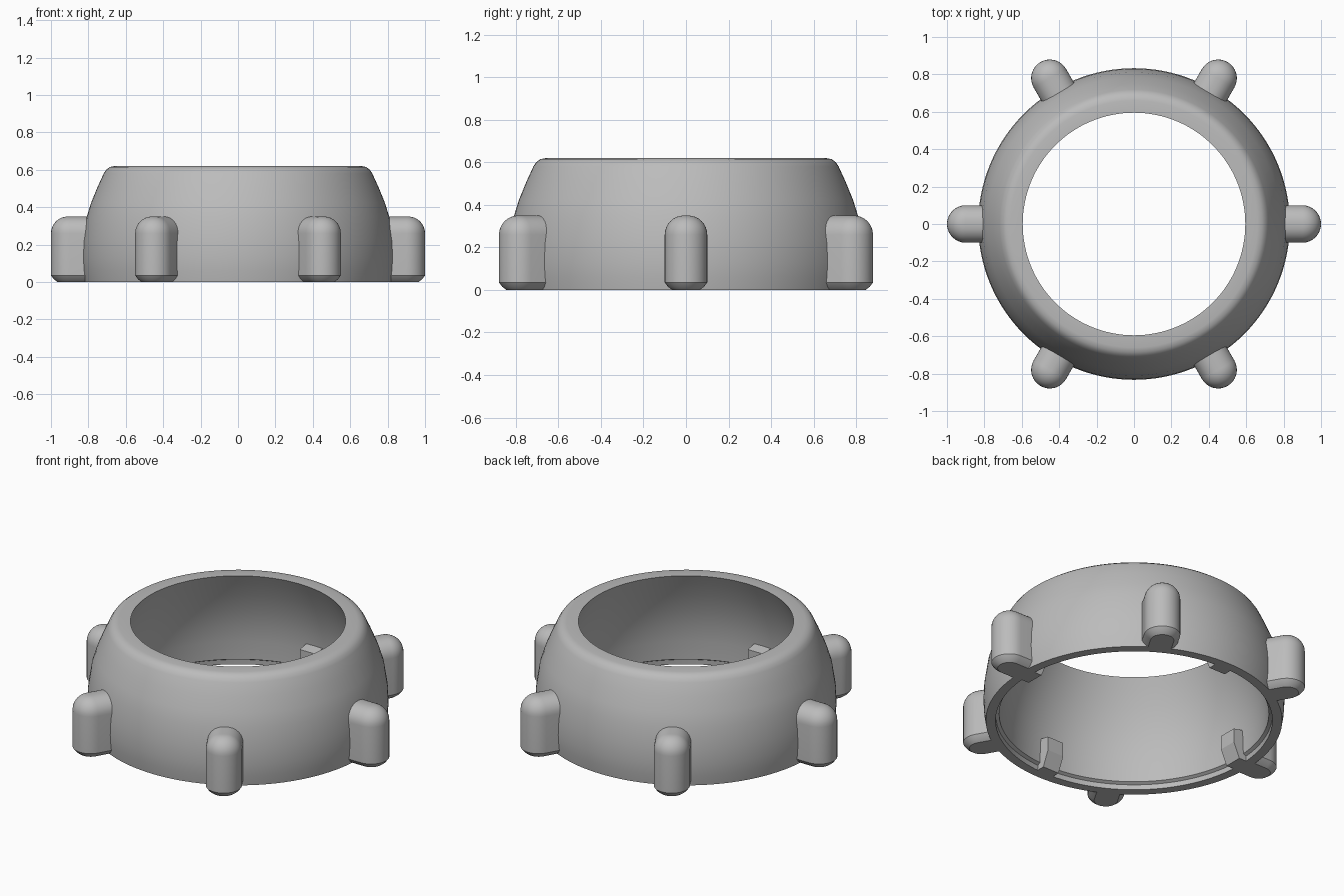
import bpy, bmesh, math
from mathutils import Matrix

cube = bpy.data.objects.get("Cube")
if cube:
    bpy.data.objects.remove(cube)

grey = bpy.data.materials.new("plain grey")
grey.use_nodes = True
COLOUR = (0.5, 0.5, 0.5, 1)
grey.diffuse_color = COLOUR
grey.node_tree.nodes["Principled BSDF"].inputs["Base Color"].default_value = COLOUR


def finish(bm, name, angle=0, smooth=True):
    """Turn a bmesh into a named object, turned about the centre."""
    bmesh.ops.recalc_face_normals(bm, faces=bm.faces)
    mesh = bpy.data.meshes.new(name)
    bm.to_mesh(mesh)
    bm.free()
    mesh.materials.append(grey)
    obj = bpy.data.objects.new(name, mesh)
    bpy.context.collection.objects.link(obj)
    obj.matrix_world = Matrix.Rotation(math.radians(angle), 4, 'Z')
    if smooth:
        bpy.ops.object.select_all(action='DESELECT')
        obj.select_set(True)
        bpy.context.view_layer.objects.active = obj
        bpy.ops.object.shade_smooth_by_angle(angle=math.radians(35))
    return obj


def bridge(bm, loops, close=False):
    """Skin a stack of equal closed loops."""
    rows = [[bm.verts.new(p) for p in loop] for loop in loops]
    pairs = list(zip(rows, rows[1:])) + ([(rows[-1], rows[0])] if close else [])
    for a, b in pairs:
        for i in range(len(a)):
            j = (i + 1) % len(a)
            bm.faces.new((a[i], a[j], b[j], b[i]))
    return rows


# Hollow domed ring: outer wall, rounded shoulder, flat lip, inner wall
profile = [(.82, 0), (.829, .06), (.833, .13), (.829, .22), (.81, .345),
           (.785, .425), (.75, .51), (.718, .58), (.705, .6), (.685, .615),
           (.66, .62), (.595, .62), (.625, .56), (.665, .47), (.705, .36),
           (.73, .25), (.742, .15), (.746, .04), (.764, .03), (.766, 0)]
SEGMENTS = 128
turns = [2 * math.pi * i / SEGMENTS for i in range(SEGMENTS)]
bm = bmesh.new()
bridge(bm, [[(r * math.cos(t), r * math.sin(t), z) for t in turns]
            for r, z in profile], close=True)
finish(bm, "domed_ring")


# Six round-ended grip lugs with domed tops and bevelled feet
def lug_outline(z, inset, half=.1, start=.77, centre=.9, steps=16):
    w = half - inset
    arc = [math.pi * (i / steps - .5) for i in range(steps + 1)]
    return ([(start, -w, z)]
            + [(centre + w * math.cos(t), w * math.sin(t), z) for t in arc]
            + [(start, w, z)])


ROUND = .09
layers = [(0, .035), (.015, .015), (.035, 0)]
for i in range(9):
    t = math.pi / 2 * i / 8
    layers.append((.35 - ROUND + ROUND * math.sin(t), ROUND * (1 - math.cos(t))))
for n in range(6):
    bm = bmesh.new()
    rows = bridge(bm, [lug_outline(z, inset) for z, inset in layers])
    bm.faces.new(rows[0])
    bm.faces.new(rows[-1])
    finish(bm, f"grip_lug_{n + 1}", 60 * n)

# Four inner catches with sloped undersides
catch_profile = [(.766, 0), (.715, 0), (.675, .09), (.675, .175), (.75, .19)]
for n in range(4):
    bm = bmesh.new()
    rows = bridge(bm, [[(r, y, z) for r, z in catch_profile] for y in (-.055, .055)])
    for row in rows:
        bm.faces.new(row)
    finish(bm, f"inner_catch_{n + 1}", 90 * n, smooth=False)
